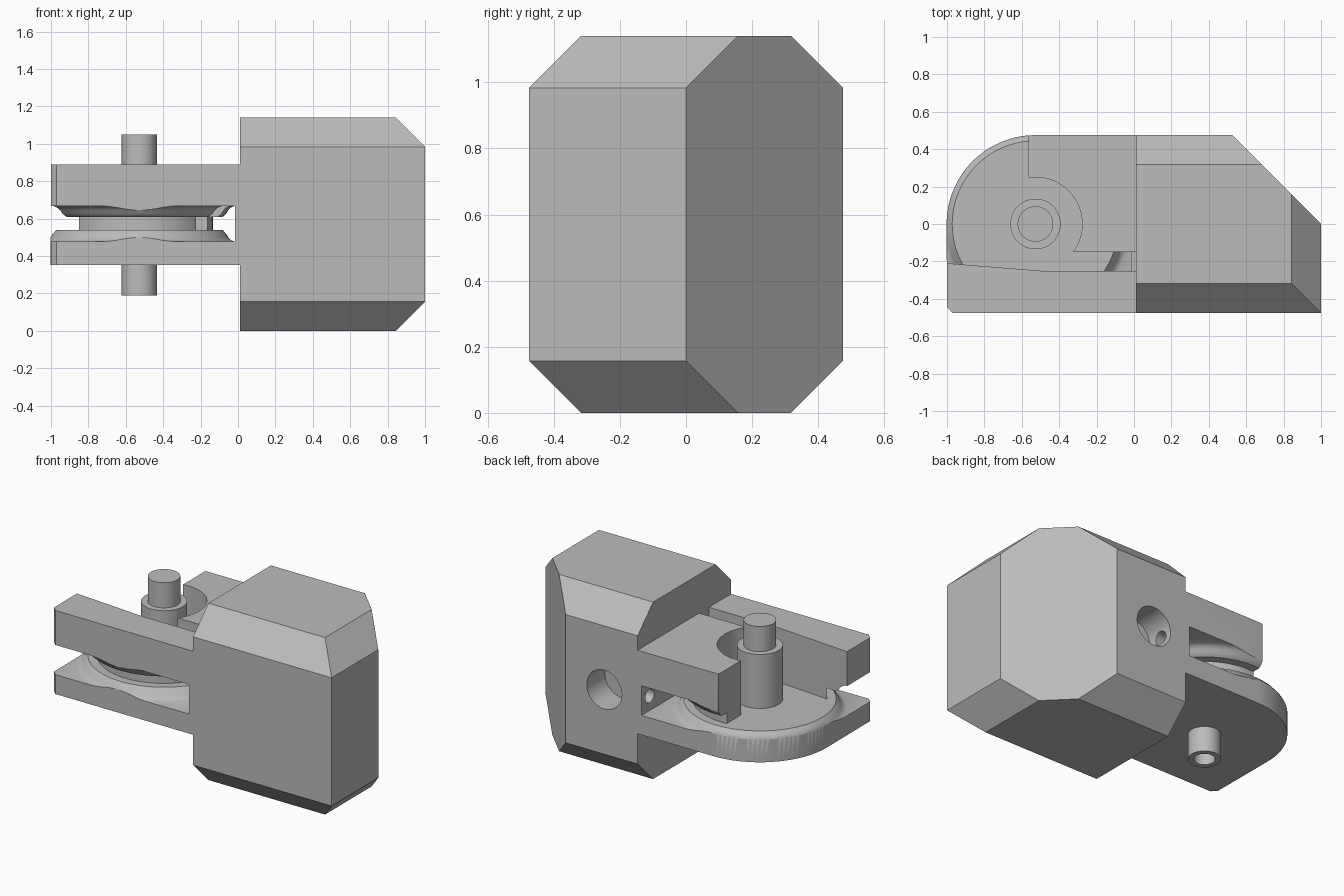
import bpy, bmesh, math
from mathutils import Vector, Matrix

if "Cube" in bpy.data.objects:
    bpy.data.objects.remove(bpy.data.objects["Cube"], do_unlink=True)

grey = bpy.data.materials.new("plain_grey")
grey.use_nodes = True
colour = (0.5, 0.5, 0.5, 1)
grey.diffuse_color = colour
grey.node_tree.nodes["Principled BSDF"].inputs["Base Color"].default_value = colour

PIVOT = -0.527   # x of the spool and pin axis
HALF = 0.475     # half depth of the whole body
JOIN = 0.012     # x where the arm meets the block


def finish(name, bm):
    bmesh.ops.recalc_face_normals(bm, faces=bm.faces)
    mesh = bpy.data.meshes.new(name)
    bm.to_mesh(mesh)
    bm.free()
    mesh.materials.append(grey)
    obj = bpy.data.objects.new(name, mesh)
    bpy.context.collection.objects.link(obj)
    return obj


def extrude(name, outline, z0, z1):
    bm = bmesh.new()
    face = bm.faces.new([bm.verts.new((x, y, z0)) for x, y in outline])
    top = bmesh.ops.extrude_face_region(bm, geom=[face])["geom"]
    bmesh.ops.translate(bm, vec=(0, 0, z1 - z0),
                        verts=[v for v in top if isinstance(v, bmesh.types.BMVert)])
    return finish(name, bm)


def box(name, x0, x1, y0, y1, z0, z1):
    return extrude(name, [(x0, y0), (x1, y0), (x1, y1), (x0, y1)], z0, z1)


def lathe(name, profile, steps=96):
    """Closed turned solid about the pivot axis; profile holds (radius, z)."""
    bm = bmesh.new()
    rings = []
    for r, z in profile:
        rings.append([bm.verts.new((PIVOT + r * math.cos(a), r * math.sin(a), z))
                      for a in (math.tau * i / steps for i in range(steps))])
    for low, high in zip(rings, rings[1:]):
        for i in range(steps):
            j = (i + 1) % steps
            bm.faces.new((low[i], low[j], high[j], high[i]))
    bm.faces.new(rings[0])
    bm.faces.new(rings[-1])
    return finish(name, bm)


def rod(name, radius, start, end):
    start, end = Vector(start), Vector(end)
    turn = (end - start).to_track_quat("Z", "Y").to_matrix().to_4x4()
    bm = bmesh.new()
    bmesh.ops.create_cone(bm, cap_ends=True, segments=48, radius1=radius, radius2=radius,
                          depth=(end - start).length,
                          matrix=Matrix.Translation((start + end) / 2) @ turn)
    return finish(name, bm)


def activate(obj):
    bpy.ops.object.select_all(action="DESELECT")
    obj.select_set(True)
    bpy.context.view_layer.objects.active = obj


def cut(obj, tool, keep=False):
    tool.hide_render = True
    activate(obj)
    mod = obj.modifiers.new("cut", "BOOLEAN")
    mod.operation, mod.solver, mod.object = "DIFFERENCE", "EXACT", tool
    bpy.ops.object.modifier_apply(modifier=mod.name)
    if not keep:
        bpy.data.objects.remove(tool, do_unlink=True)


def arc(radius, a0, a1, steps=28):
    angles = [math.radians(a0 + (a1 - a0) * i / steps) for i in range(steps + 1)]
    return [(PIVOT + radius * math.cos(a), radius * math.sin(a)) for a in angles]


# Block: a box trimmed by chamfer planes
HEIGHT, CH = 1.14, 0.157
bm = bmesh.new()
bmesh.ops.create_cube(bm, size=1, matrix=Matrix.Translation(((1 + JOIN) / 2, 0, HEIGHT / 2))
                      @ Matrix.Diagonal((1 - JOIN, 2 * HALF, HEIGHT, 1)))
planes = [((1, 0, 0), (1, 1, 0))]
for up, z in ((1, HEIGHT - CH), (-1, CH)):
    planes += [((0, -HALF, z), (0, -1, up)), ((0, HALF, z), (0, 1, up)), ((1, 0, z), (1, 0, up))]
for point, normal in planes:
    bmesh.ops.bisect_plane(bm, geom=bm.verts[:] + bm.edges[:] + bm.faces[:],
                           plane_co=point, plane_no=normal, clear_outer=True)
    bmesh.ops.holes_fill(bm, edges=[e for e in bm.edges if e.is_boundary])
block = finish("block", bm)

# Arm: rounded at the back outer corner
arm = extrude("arm", arc(HALF, 90, 180) + [(-1, -0.445), (-0.97, -HALF),
                                           (JOIN, -HALF), (JOIN, HALF)], 0.352, 0.89)

# Side slot that leaves a flared spool standing in the middle
LOW, HIGH, GROOVE_LOW, GROOVE_HIGH = 0.477, 0.668, 0.54, 0.61
flare = [(0.508, 0), (0.49, 0.008), (0.475, 0.022), (0.464, 0.042), (0.455, 0.05)]
profile = [(0.508, LOW - 0.05)] + [(r, LOW + h) for r, h in flare]
profile += [(0.445, GROOVE_LOW), (0.393, GROOVE_LOW), (0.393, GROOVE_HIGH), (0.445, GROOVE_HIGH)]
profile += [(r, HIGH - h) for r, h in reversed(flare)] + [(0.508, HIGH + 0.05)]
slot = box("slot_cutter", -1.2, -0.015, -0.7, 0.7, LOW, HIGH)
cut(slot, lathe("spool_cutter", profile))
cut(arm, slot)

# Pocket open to the top, with a channel toward the block
pocket = arc(0.25, 98.5, -36.9) + [(0.05, -0.15), (0.05, -0.25), (-0.5, -0.25),
                                   (-1.1, -0.202), (-1.1, 0.6), (-0.565, 0.6)]
cut(arm, extrude("pocket_cutter", pocket, GROOVE_LOW, 1.0))

# Cord holes: a wide one from the back, a narrow one joining it to the slot
MID = (LOW + HIGH) / 2
cut(block, rod("wide_hole_cutter", 0.125, (0.25, 0.29, MID), (0.25, 0.6, MID)))
cord = rod("cord_hole_cutter", 0.045, (-0.1, 0.39, MID), (0.25, 0.39, MID))
cut(arm, cord, keep=True)
cut(block, cord)

# Pin, its collar and the hollow lower pin
collar = rod("collar", 0.135, (PIVOT, 0, GROOVE_LOW - 0.01), (PIVOT, 0, 0.888))
upper_pin = rod("upper_pin", 0.095, (PIVOT, 0, 0.87), (PIVOT, 0, 1.05))
lower_pin = rod("lower_pin", 0.095, (PIVOT, 0, 0.19), (PIVOT, 0, 0.36))
cut(lower_pin, rod("bore_cutter", 0.062, (PIVOT, 0, 0.1), (PIVOT, 0, 0.34)))

for part in (block, arm, collar, upper_pin, lower_pin):
    activate(part)
    bpy.ops.object.shade_smooth_by_angle(angle=math.radians(30))
